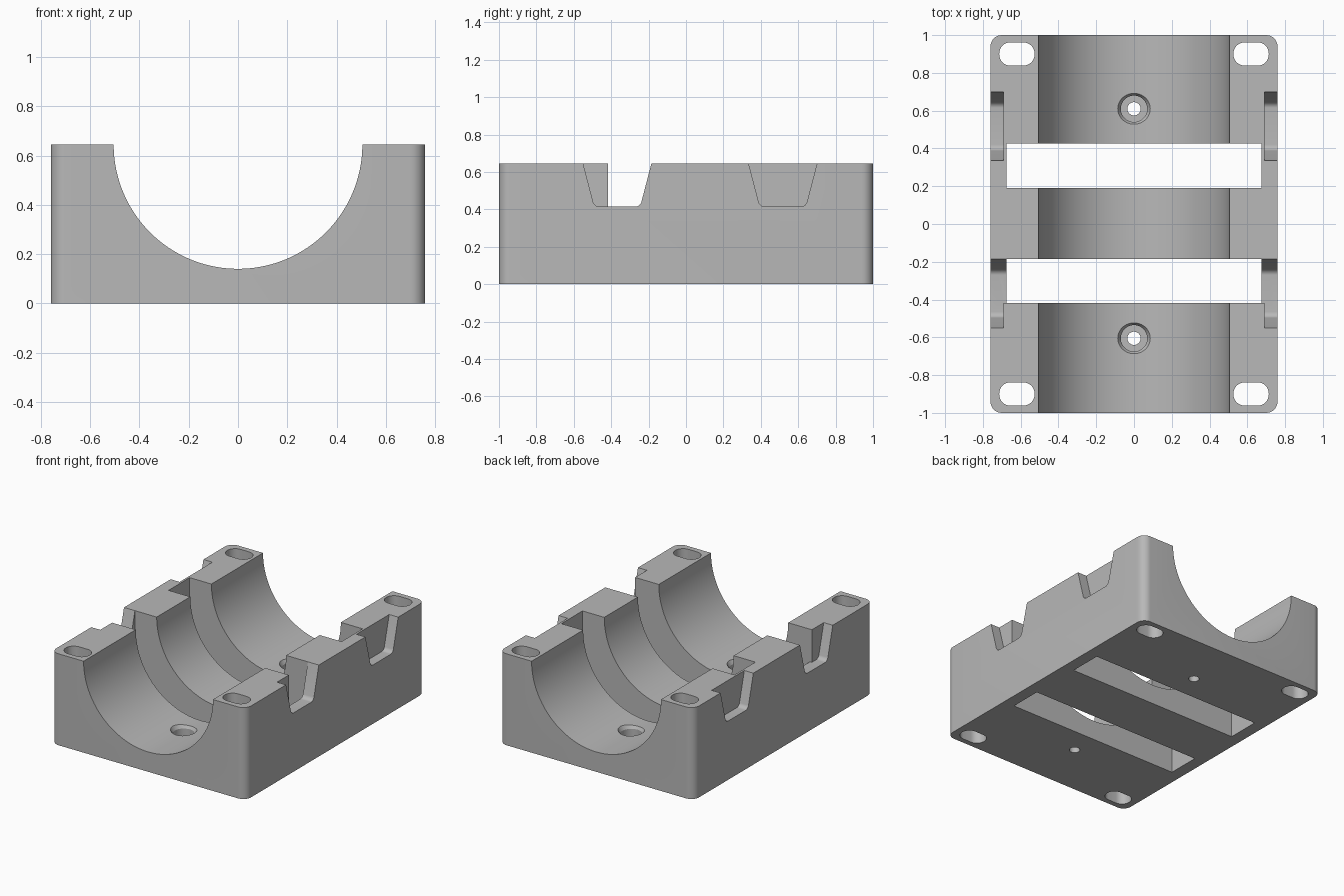
import bpy, bmesh, math
from mathutils import Matrix, Vector

if "Cube" in bpy.data.objects:
    bpy.data.objects.remove(bpy.data.objects["Cube"], do_unlink=True)

WIDTH, LENGTH, HEIGHT = 1.52, 2.0, 0.645
BORE, TOP = 0.505, 0.8

grey = bpy.data.materials.new("machined grey")
grey.use_nodes = True
colour = (0.48, 0.48, 0.48, 1)
grey.diffuse_color = colour
grey.node_tree.nodes["Principled BSDF"].inputs["Base Color"].default_value = colour


def add_object(name, bm):
    bmesh.ops.recalc_face_normals(bm, faces=bm.faces)
    mesh = bpy.data.meshes.new(name)
    bm.to_mesh(mesh)
    bm.free()
    mesh.materials.append(grey)
    obj = bpy.data.objects.new(name, mesh)
    bpy.context.collection.objects.link(obj)
    return obj


def prism(name, points, axis, start, end, radius=0, corners=()):
    """Extrude a profile along an axis and round the chosen corners."""
    place = {"x": lambda p, d: (d, p[0], p[1]),
             "y": lambda p, d: (p[0], d, p[1]),
             "z": lambda p, d: (p[0], p[1], d)}[axis]
    bm = bmesh.new()
    low = [bm.verts.new(place(p, start)) for p in points]
    high = [bm.verts.new(place(p, end)) for p in points]
    bm.faces.new(low)
    bm.faces.new(high)
    n = len(points)
    for i in range(n):
        j = (i + 1) % n
        bm.faces.new((low[i], low[j], high[j], high[i]))
    bmesh.ops.recalc_face_normals(bm, faces=bm.faces)
    if radius:
        edges = [bm.edges.get((low[i], high[i])) for i in corners]
        bmesh.ops.bevel(bm, geom=edges, offset=radius, segments=8,
                        profile=0.5, affect='EDGES')
    return add_object(name, bm)


def rect(cx, cy, w, h):
    return [(cx + sx * w / 2, cy + sy * h / 2)
            for sx, sy in ((-1, -1), (1, -1), (1, 1), (-1, 1))]


def cone(name, y, r1, r2, z1, z2):
    bm = bmesh.new()
    bmesh.ops.create_cone(bm, cap_ends=True, segments=48, radius1=r1, radius2=r2,
                          depth=z2 - z1,
                          matrix=Matrix.Translation(Vector((0, y, (z1 + z2) / 2))))
    return add_object(name, bm)


def cut(body, cutter):
    mod = body.modifiers.new("cut", 'BOOLEAN')
    mod.operation = 'DIFFERENCE'
    mod.solver = 'EXACT'
    mod.object = cutter
    graph = bpy.context.evaluated_depsgraph_get()
    mesh = bpy.data.meshes.new_from_object(body.evaluated_get(graph))
    body.modifiers.clear()
    body.data = mesh
    bpy.data.objects.remove(cutter, do_unlink=True)


# Block with rounded upright corners
block = prism("bearing_block", rect(0, 0, WIDTH, LENGTH), "z", 0, HEIGHT, 0.06, range(4))

# Half-round trough along the length
arc = [(BORE * math.cos(a), HEIGHT + BORE * math.sin(a))
       for a in (math.pi * (1 + i / 96) for i in range(97))]
cut(block, prism("trough_cutter", arc + [(BORE, TOP), (-BORE, TOP)], "y", -1.2, 1.2))

# Two cross slots right through the block
for y0, y1 in ((0.19, 0.425), (-0.418, -0.185)):
    cut(block, prism("slot_cutter", rect(0, (y0 + y1) / 2, 1.35, y1 - y0), "z", -0.2, TOP))

# Tapered notches in both long sides
FLOOR = 0.415
for side in (1, -1):
    for y0, y1 in ((0.335, 0.7), (-0.55, -0.185)):
        profile = [(y0, TOP), (y0, HEIGHT), (y0 + 0.06, FLOOR),
                   (y1 - 0.06, FLOOR), (y1, HEIGHT), (y1, TOP)]
        cut(block, prism("notch_cutter", profile, "x", side * 0.69, side * 0.9,
                         0.025, (2, 3)))
    # The front notches open into the front slot
    opening = [(-0.418, TOP), (-0.418, FLOOR), (-0.245, FLOOR),
               (-0.185, HEIGHT), (-0.185, TOP)]
    cut(block, prism("opening_cutter", opening, "x", side * 0.64, side * 0.72, 0.025, (2,)))

# Elongated mounting holes in the corners
for sx in (1, -1):
    for sy in (1, -1):
        cut(block, prism("mount_hole_cutter", rect(sx * 0.62, sy * 0.9, 0.187, 0.124),
                         "z", -0.2, TOP, 0.06, range(4)))

# Counterbored screw holes with a softened rim
for y in (0.61, -0.605):
    cut(block, cone("rim_cutter", y, 0.066, 0.094, 0.115, 0.16))
    cut(block, cone("counterbore_cutter", y, 0.07, 0.07, 0.07, 0.3))
    cut(block, cone("screw_hole_cutter", y, 0.035, 0.035, -0.2, 0.3))

# Smooth curved walls, sharp machined edges
bpy.ops.object.select_all(action='DESELECT')
block.select_set(True)
bpy.context.view_layer.objects.active = block
bpy.ops.object.shade_smooth_by_angle(angle=math.radians(25))
